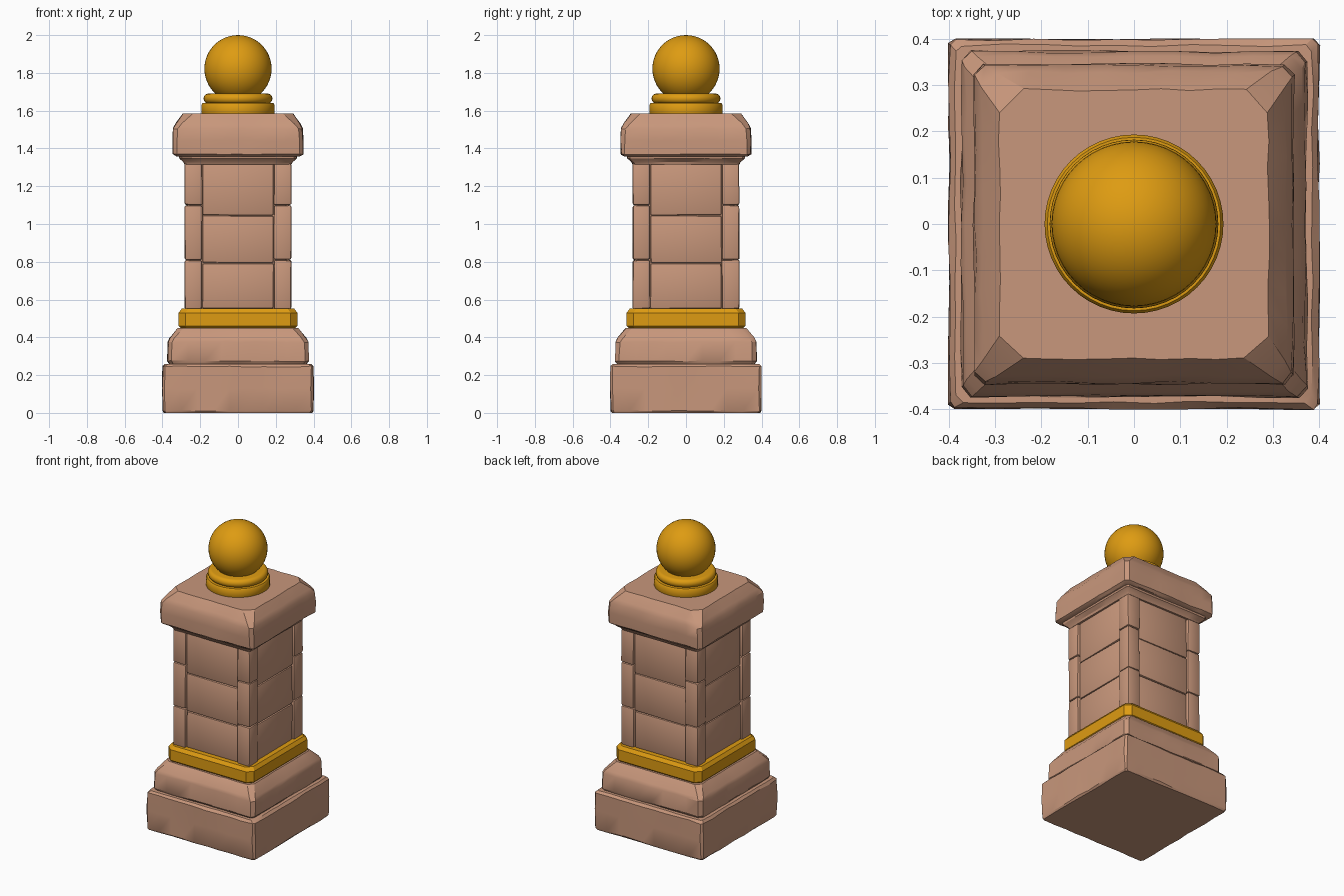
import bpy, bmesh, math, random
from mathutils import Vector, Matrix

random.seed(4)
if "Cube" in bpy.data.objects:
    bpy.data.objects.remove(bpy.data.objects["Cube"])


def material(name, color):
    m = bpy.data.materials.new(name)
    m.use_nodes = True
    m.diffuse_color = color
    m.node_tree.nodes["Principled BSDF"].inputs["Base Color"].default_value = color
    return m


STONE = material("warm stone", (0.58, 0.31, 0.2, 1))
GOLD = material("gold", (0.73, 0.33, 0.006, 1))


def finish(bm, name, mat, angle=30):
    bmesh.ops.recalc_face_normals(bm, faces=bm.faces[:])
    mesh = bpy.data.meshes.new(name)
    bm.to_mesh(mesh)
    bm.free()
    mesh.materials.append(mat)
    ob = bpy.data.objects.new(name, mesh)
    bpy.context.collection.objects.link(ob)
    bpy.ops.object.select_all(action="DESELECT")
    ob.select_set(True)
    bpy.context.view_layer.objects.active = ob
    bpy.ops.object.shade_smooth_by_angle(angle=math.radians(angle))
    return ob


def wobble(amount):
    return Vector([random.uniform(-amount, amount) for _ in range(3)])


def square_tier(name, rings, mat, rough=0.0, steps=1):
    """Stack square rings (half width, corner cut, height) with worn edges."""
    bm = bmesh.new()
    loops = []
    for i, (half, cut, z) in enumerate(rings):
        loop = []
        for side in range(4):
            turn = Matrix.Rotation(side * math.pi / 2, 3, "Z")
            for k in range(steps + 1):
                x = (half - cut) * (2 * k / steps - 1)
                shift = wobble(rough)
                if i in (0, len(rings) - 1):
                    shift.z = 0
                loop.append(bm.verts.new(turn @ Vector((x, -half, z)) + shift))
        loops.append(loop)
    for low, high in zip(loops, loops[1:]):
        for i in range(len(low)):
            j = (i + 1) % len(low)
            bm.faces.new((low[i], low[j], high[j], high[i]))
    bm.faces.new(loops[0][::-1])
    bm.faces.new(loops[-1])
    return finish(bm, name, mat)


def stone_block(name, low, high, turn):
    """Bevelled, slightly uneven block, turned about the pillar axis."""
    low, high = Vector(low), Vector(high)
    bm = bmesh.new()
    bmesh.ops.create_cube(bm, size=1)
    for v in bm.verts:
        v.co = Vector([(a + b) / 2 + c * (b - a) for a, b, c in zip(low, high, v.co)])
        v.co += wobble(0.002)
    bmesh.ops.bevel(bm, geom=bm.edges[:], offset=0.009, segments=2,
                    profile=0.5, affect="EDGES")
    bmesh.ops.rotate(bm, verts=bm.verts[:], matrix=Matrix.Rotation(turn, 3, "Z"))
    return finish(bm, name, STONE)


def turned(name, profile, mat, sides=48):
    """Closed solid of revolution from (radius, height) points."""
    bm = bmesh.new()
    verts = [bm.verts.new((r, 0, z)) for r, z in profile]
    edges = [bm.edges.new(pair) for pair in zip(verts, verts[1:])]
    bmesh.ops.spin(bm, geom=verts + edges, axis=(0, 0, 1), cent=(0, 0, 0),
                   angle=math.tau, steps=sides)
    bmesh.ops.remove_doubles(bm, verts=bm.verts[:], dist=0.0001)
    return finish(bm, name, mat, 40)


# Stepped plinth
square_tier("base_slab", [(0.39, 0.012, 0), (0.398, 0.012, 0.012), (0.399, 0.012, 0.13),
                          (0.398, 0.012, 0.245), (0.385, 0.015, 0.26)], STONE, 0.003, 9)
square_tier("plinth_step", [(0.36, 0.02, 0.255), (0.373, 0.02, 0.275), (0.371, 0.02, 0.375),
                            (0.362, 0.025, 0.395), (0.317, 0.03, 0.45)], STONE, 0.003, 8)
square_tier("gold_band", [(0.302, 0.03, 0.448), (0.314, 0.035, 0.46), (0.314, 0.035, 0.53),
                          (0.298, 0.035, 0.552)], GOLD)

# Shaft: recessed core, three face stones per side and stacked corner stones
square_tier("shaft_core", [(0.258, 0.01, 0.54), (0.258, 0.01, 1.33)], STONE)
panel_joints = [0.55, 0.792, 1.045, 1.322]
corner_joints = [0.55, 0.81, 1.1, 1.322]
for side, label in enumerate(("front", "left", "back", "right")):
    turn = side * math.pi / 2
    for i in range(3):
        stone_block(f"{label}_face_stone_{i + 1}", (-0.188, -0.272, panel_joints[i] + 0.002),
                    (0.188, -0.2, panel_joints[i + 1] - 0.002), turn)
        stone_block(f"{label}_corner_stone_{i + 1}", (0.19, -0.282, corner_joints[i] + 0.001),
                    (0.282, -0.19, corner_joints[i + 1] - 0.001), turn)

# Capital: flared neck and heavy chamfered cap
square_tier("cap_neck", [(0.282, 0.012, 1.315), (0.288, 0.012, 1.328), (0.31, 0.014, 1.347),
                         (0.315, 0.014, 1.368)], STONE, 0.0015, 6)
square_tier("cap_stone", [(0.325, 0.02, 1.358), (0.343, 0.02, 1.37), (0.345, 0.02, 1.44),
                          (0.342, 0.022, 1.505), (0.328, 0.032, 1.532), (0.29, 0.05, 1.585)],
            STONE, 0.003, 8)

# Ball finial on two gold discs
turned("finial_disc", [(0, 1.58), (0.19, 1.58), (0.193, 1.586), (0.193, 1.632),
                       (0.187, 1.64), (0, 1.64)], GOLD)
bead = [(0.158 + 0.024 * math.cos(a), 1.664 + 0.026 * math.sin(a))
        for a in (math.pi * (k / 10 - 0.5) for k in range(11))]
turned("finial_ring", [(0, 1.638)] + bead + [(0, 1.69)], GOLD)
ball = [(0.178 * math.sin(a), 1.822 - 0.178 * math.cos(a))
        for a in (math.pi * k / 24 for k in range(25))]
turned("finial_ball", ball, GOLD)
